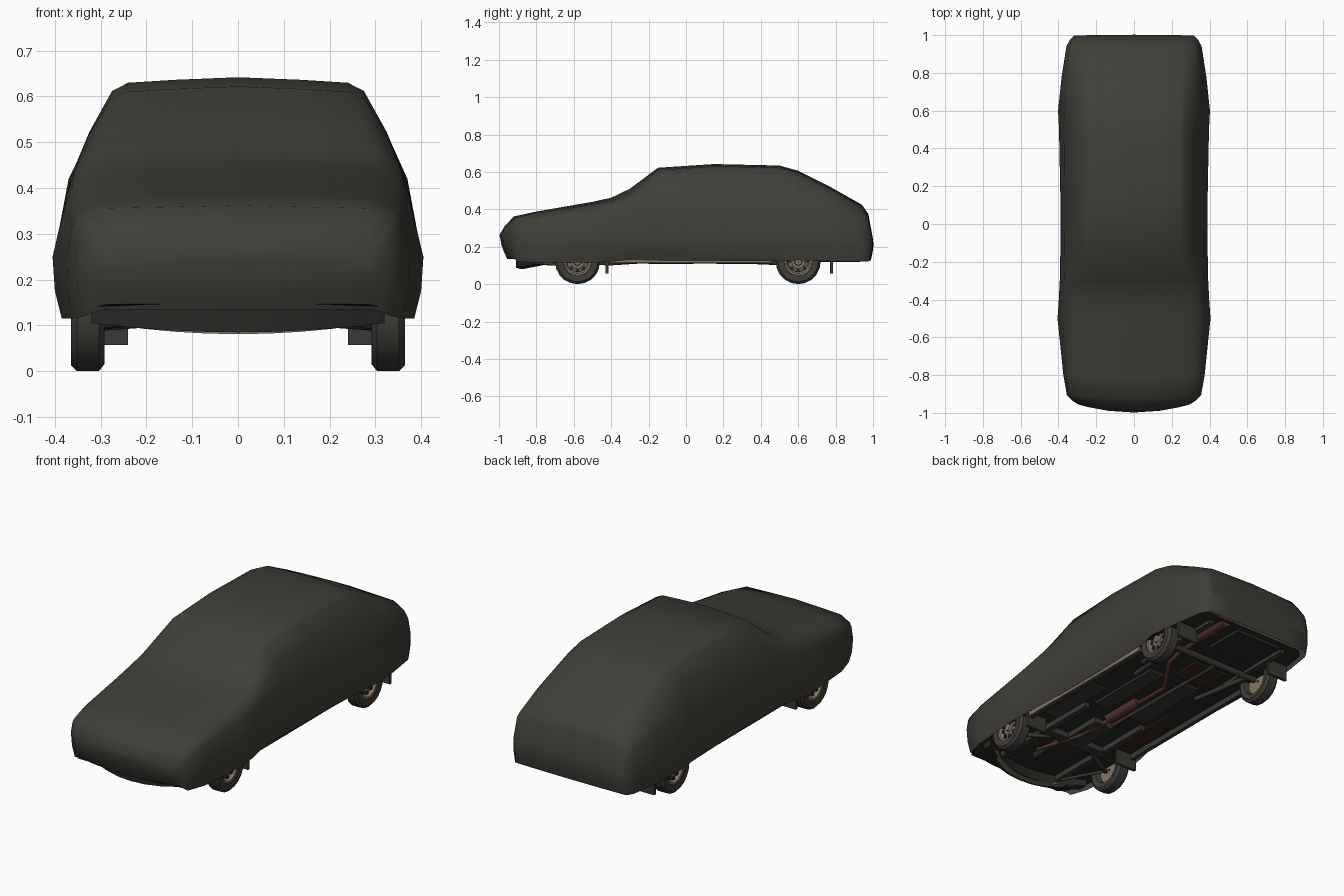
import bpy, bmesh, math
from mathutils import Vector

if "Cube" in bpy.data.objects:
    bpy.data.objects.remove(bpy.data.objects["Cube"])


def mat(name, rgb):
    m = bpy.data.materials.new(name)
    m.diffuse_color = (*rgb, 1)
    m.use_nodes = True
    m.node_tree.nodes["Principled BSDF"].inputs["Base Color"].default_value = m.diffuse_color
    return m


CLOTH = mat("dark olive cloth", (0.050, 0.048, 0.039))
RUBBER = mat("tyre rubber", (0.048, 0.045, 0.039))
TAN = mat("tan metal", (0.24, 0.175, 0.125))
RUST = mat("rusty exhaust", (0.105, 0.038, 0.033))
PAN = mat("underbody black", (0.020, 0.021, 0.018))
IRON = mat("chassis iron", (0.040, 0.040, 0.034))
PATCH = mat("dark red floor", (0.045, 0.017, 0.016))


def finish(name, bm, material, angle=None):
    bmesh.ops.recalc_face_normals(bm, faces=bm.faces)
    me = bpy.data.meshes.new(name)
    bm.to_mesh(me)
    bm.free()
    ob = bpy.data.objects.new(name, me)
    bpy.context.collection.objects.link(ob)
    me.materials.append(material)
    if angle:
        bpy.ops.object.select_all(action='DESELECT')
        bpy.context.view_layer.objects.active = ob
        ob.select_set(True)
        bpy.ops.object.shade_smooth_by_angle(angle=math.radians(angle))
    return ob


def box(name, lo, hi, material):
    bm = bmesh.new()
    bmesh.ops.create_cube(bm, size=1)
    for v in bm.verts:
        v.co = Vector([(a + b) / 2 + c * (b - a) for a, b, c in zip(lo, hi, v.co)])
    return finish(name, bm, material)


def tube(name, pts, r, material):
    cu = bpy.data.curves.new(name, 'CURVE')
    cu.dimensions = '3D'
    cu.bevel_depth = r
    cu.bevel_resolution = 2
    cu.use_fill_caps = True
    sp = cu.splines.new('POLY')
    sp.points.add(len(pts) - 1)
    for p, c in zip(sp.points, pts):
        p.co = (*c, 1)
    ob = bpy.data.objects.new(name, cu)
    bpy.context.collection.objects.link(ob)
    cu.materials.append(material)
    return ob


# Cover cross-sections: y, centre z, edge z, edge x, belt z, belt x, bulge x, hem z, hem x
SECTIONS = [
    (-0.998, 0.262, 0.257, 0.27, 0.235, 0.290, 0.297, 0.135, 0.29),
    (-0.970, 0.310, 0.302, 0.295, 0.280, 0.322, 0.330, 0.130, 0.31),
    (-0.920, 0.362, 0.352, 0.315, 0.31, 0.345, 0.355, 0.120, 0.335),
    (-0.800, 0.388, 0.375, 0.325, 0.33, 0.36, 0.374, 0.115, 0.362),
    (-0.500, 0.440, 0.422, 0.335, 0.36, 0.378, 0.405, 0.115, 0.385),
    (-0.400, 0.462, 0.440, 0.340, 0.38, 0.375, 0.398, 0.120, 0.375),
    (-0.300, 0.510, 0.475, 0.335, 0.40, 0.37, 0.393, 0.130, 0.360),
    (-0.150, 0.622, 0.606, 0.280, 0.42, 0.367, 0.390, 0.125, 0.357),
    (0.150, 0.642, 0.626, 0.275, 0.42, 0.366, 0.390, 0.123, 0.358),
    (0.500, 0.634, 0.618, 0.275, 0.42, 0.368, 0.397, 0.123, 0.370),
    (0.600, 0.606, 0.592, 0.278, 0.42, 0.37, 0.402, 0.128, 0.387),
    (0.780, 0.515, 0.500, 0.290, 0.40, 0.36, 0.383, 0.122, 0.374),
    (0.940, 0.425, 0.412, 0.300, 0.35, 0.343, 0.358, 0.122, 0.350),
    (0.975, 0.375, 0.362, 0.297, 0.32, 0.327, 0.340, 0.122, 0.330),
    (0.998, 0.250, 0.240, 0.285, 0.22, 0.305, 0.315, 0.126, 0.305),
]


def section_ring(s):
    y, zc, ze, xe, zm, xm, xb, zh, xh = s
    zb = min(0.25, zm - 0.02)
    half = [(xe * 0.5, zc - (zc - ze) * 0.35), (xe - 0.035, ze + 0.004), (xe, ze - 0.014),
            ((xe + xm) / 2 + 0.004, (ze + zm) / 2), (xm, zm), (xb, zb),
            (xb * 0.6 + xh * 0.4 + 0.003, zb * 0.45 + zh * 0.55), (xh, zh)]
    half[3] = (half[3][0], min(half[3][1], half[2][1] - 0.004))
    return [(-x, z) for x, z in reversed(half)] + [(0, zc)] + half


def shape_y(x, y, z):
    # Nose is bowed in plan and tucked under; tail tucks slightly
    if y < -0.9:
        k = (-0.9 - y) / 0.1
        y += k * (0.045 * (x / 0.3) ** 2 + 0.036 * min(1, max(0, (0.20 - z) / 0.065)))
    elif y > 0.99:
        y -= 0.015 * max(0, (0.19 - z) / 0.07)
    return (x, y, z)


# Cloth car cover: loft with closed nose and tail, open underneath
bm = bmesh.new()
rings = [[bm.verts.new(shape_y(x, s[0], z)) for x, z in section_ring(s)] for s in SECTIONS]
for a, b in zip(rings, rings[1:]):
    for i in range(len(a) - 1):
        bm.faces.new((a[i], a[i + 1], b[i + 1], b[i]))


def cap(ring):
    # Rows across the end, bowed towards the centre line
    n, us = len(ring), (-0.6, 0, 0.6)
    rows = []
    for i in range(4):
        l, r = ring[i].co, ring[n - 1 - i].co
        bow = -0.034 if l.y < 0 else 0.004
        mids = [bm.verts.new((r.x * u, l.y + bow * (1 - u * u), l.z)) for u in us]
        rows.append([ring[i]] + mids + [ring[n - 1 - i]])
    for a, b in zip(rows, rows[1:]):
        for k in range(4):
            bm.faces.new((a[k], a[k + 1], b[k + 1], b[k]))
    # Join the top row to the upper part of the ring
    top = rows[-1]
    left, right = ring[4:8], ring[n - 8:n - 4]
    bm.faces.new([top[0], top[1]] + left[::-1])
    bm.faces.new([top[1], top[2], ring[8], left[-1]])
    bm.faces.new([top[2], top[3], right[0], ring[8]])
    bm.faces.new([top[3], top[4]] + right[::-1])


cap(rings[0])
cap(rings[-1])
finish("car_cover", bm, CLOTH, 80)

# Floor pan closing the underside, following the hem
bm = bmesh.new()
inner = [(s[8] - 0.006, s[0] * 0.955, max(s[7] + 0.012, 0.14)) for s in SECTIONS]
pan = [[bm.verts.new((sx * x, y, z)) for sx in (-1, 1)] for x, y, z in inner]
for a, b in zip(pan, pan[1:]):
    bm.faces.new((a[0], a[1], b[1], b[0]))
finish("floor_pan", bm, PAN)


# Wheels: lathed tyre and rim
def lathe(name, profile, x0, side, y, z, material, seg=20):
    bm = bmesh.new()
    cols = []
    for k in range(seg):
        t = 2 * math.pi * k / seg
        cols.append([bm.verts.new((side * (x0 + dx), y + r * math.cos(t), z + r * math.sin(t)))
                     for dx, r in profile])
    for k in range(seg):
        a, b = cols[k], cols[(k + 1) % seg]
        for i in range(len(profile) - 1):
            bm.faces.new((a[i], a[i + 1], b[i + 1], b[i]))
    return finish(name, bm, material, 35)


TYRE = [(0.03, 0.070), (0.005, 0.078), (0.0, 0.105), (0.012, 0.120), (0.060, 0.120),
        (0.073, 0.107), (0.070, 0.075), (0.058, 0.070)]
RIM = [(0.030, 0.005), (0.030, 0.071), (0.066, 0.074), (0.064, 0.064), (0.045, 0.055),
       (0.056, 0.035), (0.054, 0.022), (0.066, 0.018), (0.066, 0.001)]
for y, end in ((-0.58, "front"), (0.60, "rear")):
    for side in (-1, 1):
        lathe(end + "_tyre", TYRE, 0.292, side, y, 0.12, RUBBER)
        lathe(end + "_rim", RIM, 0.292, side, y, 0.12, TAN)
        # Rim slots
        for k in range(8):
            t = k * math.pi / 4
            c = Vector((side * 0.342, y + 0.046 * math.cos(t), 0.12 + 0.046 * math.sin(t)))
            box("rim_slot", c - Vector((0.006, 0.008, 0.008)), c + Vector((0.006, 0.008, 0.008)), PAN)
        # Mud flaps behind each wheel
        fy = y + (0.15 if y < 0 else 0.17)
        x = sorted((side * 0.24, side * 0.36))
        box(end + "_mud_flap", (x[0], fy, 0.057), (x[1], fy + 0.015, 0.14), IRON)

# Sills, chassis rails, floor patches, suspension arms
for s in (-1, 1):
    def sbox(name, x0, x1, y0, y1, z0, z1, m):
        a, b = sorted((s * x0, s * x1))
        box(name, (a, y0, z0), (b, y1, z1), m)
    sbox("sill", 0.325, 0.346, -0.42, 0.46, 0.110, 0.150, IRON)
    sbox("sill_trim", 0.346, 0.351, -0.42, 0.46, 0.117, 0.150, TAN)
    sbox("chassis_rail", 0.17, 0.20, -0.85, -0.15, 0.112, 0.142, IRON)
    sbox("rear_rail", 0.22, 0.25, 0.35, 0.90, 0.122, 0.142, IRON)
    sbox("floor_panel", 0.07, 0.16, -0.12, 0.32, 0.128, 0.141, IRON)
    sbox("outer_floor_panel", 0.21, 0.30, -0.36, 0.02, 0.131, 0.141, PATCH if s < 0 else IRON)
    tube("front_control_arm", [(s * 0.30, -0.58, 0.10), (s * 0.14, -0.50, 0.112)], 0.012, IRON)
    tube("front_radius_rod", [(s * 0.29, -0.58, 0.10), (s * 0.19, -0.80, 0.112)], 0.008, IRON)
    tube("rear_trailing_arm", [(s * 0.24, 0.60, 0.11), (s * 0.20, 0.25, 0.125)], 0.013, IRON)
box("rear_floor_patch", (-0.17, 0.36, 0.130), (0.03, 0.53, 0.141), PATCH)
box("fuel_tank", (-0.20, 0.70, 0.122), (0.08, 0.92, 0.145), PAN)
box("engine_sump", (-0.09, -0.72, 0.105), (0.07, -0.50, 0.145), PAN)
box("front_crossmember", (-0.20, -0.50, 0.108), (0.20, -0.45, 0.142), IRON)
box("gearbox", (-0.06, -0.48, 0.112), (0.06, -0.24, 0.145), IRON)
tube("rear_axle", [(-0.30, 0.60, 0.12), (0.30, 0.60, 0.12)], 0.018, IRON)
tube("drive_shaft_casing", [(-0.06, -0.24, 0.134), (-0.06, 0.58, 0.128)], 0.010, IRON)

# Exhaust: pipe with two silencers
tube("exhaust_pipe", [(0.17, -0.58, 0.125), (0.10, -0.66, 0.118), (0.03, -0.40, 0.112),
                      (0.0, -0.20, 0.125), (0.0, 0.24, 0.120), (0.15, 0.46, 0.120),
                      (0.16, 0.56, 0.135), (0.17, 0.76, 0.135)], 0.012, RUST)
tube("middle_silencer", [(0.0, -0.20, 0.138), (0.0, 0.04, 0.138)], 0.030, RUST)
tube("rear_silencer", [(0.17, 0.72, 0.152), (0.17, 0.93, 0.152)], 0.034, RUST)


# Front valance below the cover hem, with a tan lower lip
def valance(name, z0, z1, half_w, inset, depth, material):
    bm = bmesh.new()
    cols = []
    for i in range(9):
        u = i / 4 - 1
        x, y = u * half_w, -0.91 + inset + 0.10 * u * u
        lift = 0.020 * u * u
        cols.append([bm.verts.new((x, y + d, z + lift)) for d, z in
                     ((0, z1), (0, z0), (depth, z0), (depth, z1))])
    for a, b in zip(cols, cols[1:]):
        for i in range(4):
            j = (i + 1) % 4
            bm.faces.new((a[i], a[j], b[j], b[i]))
    bm.faces.new(cols[0])
    bm.faces.new(cols[-1])
    finish(name, bm, material, 35)


valance("front_valance", 0.085, 0.150, 0.32, 0.0, 0.05, PAN)
valance("valance_lip", 0.081, 0.085, 0.27, 0.014, 0.03, TAN)
